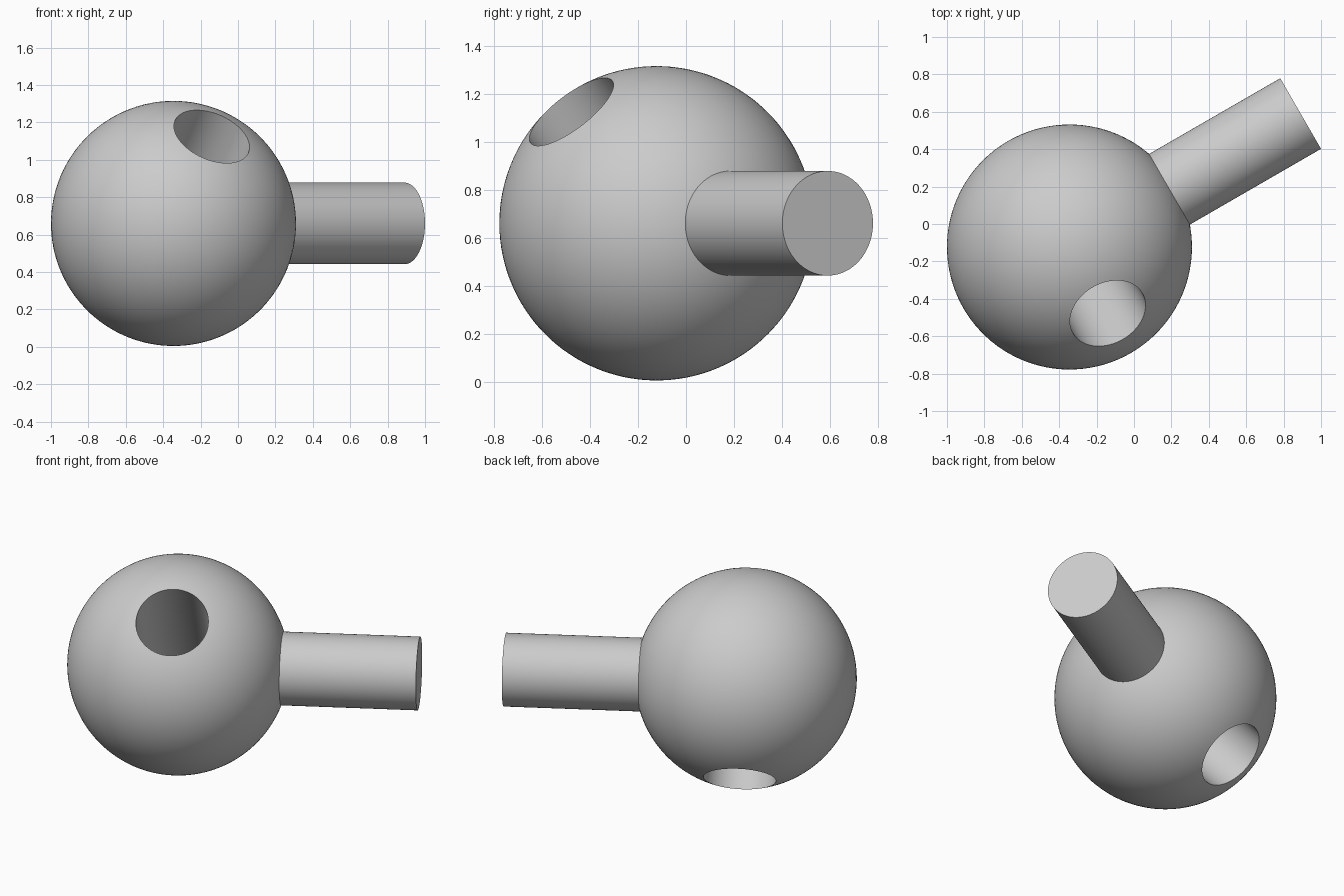
import bpy
import bmesh
from math import acos, cos, pi, radians, sin
from mathutils import Matrix, Vector

cube = bpy.data.objects.get("Cube")
if cube:
    bpy.data.objects.remove(cube, do_unlink=True)

CENTRE = Vector((-0.345, -0.123, 0.66))
BALL_RADIUS = 0.655
BORE_RADIUS = 0.214
ROD_RADIUS = 0.218
ROD_START, ROD_END = 0.4, 1.427
SIDES = 96
ARC_STEPS = 64

GREY = (0.6, 0.6, 0.6, 1)
grey = bpy.data.materials.new("plain grey")
grey.use_nodes = True
grey.diffuse_color = GREY
grey.node_tree.nodes["Principled BSDF"].inputs["Base Color"].default_value = GREY


def direction(azimuth, elevation):
    """Unit vector from an azimuth and an elevation in degrees."""
    a, e = radians(azimuth), radians(elevation)
    return Vector((cos(a) * cos(e), sin(a) * cos(e), sin(e)))


def finish(name, bm, axis):
    """Turn a bmesh built along z into a smooth grey object along the axis."""
    bmesh.ops.recalc_face_normals(bm, faces=bm.faces)
    turn = axis.to_track_quat('Z', 'Y').to_matrix().to_4x4()
    bm.transform(Matrix.Translation(CENTRE) @ turn)
    mesh = bpy.data.meshes.new(name)
    bm.to_mesh(mesh)
    bm.free()
    mesh.materials.append(grey)
    obj = bpy.data.objects.new(name, mesh)
    bpy.context.collection.objects.link(obj)
    bpy.ops.object.select_all(action='DESELECT')
    obj.select_set(True)
    bpy.context.view_layer.objects.active = obj
    bpy.ops.object.shade_smooth_by_angle(angle=radians(30))


# Bored ball: an arc between the two rims, closed by the bore wall, spun round
bm = bmesh.new()
rim = acos(BORE_RADIUS / BALL_RADIUS)
profile = []
for i in range(ARC_STEPS + 1):
    t = rim * (2 * i / ARC_STEPS - 1)
    profile.append(bm.verts.new((BALL_RADIUS * cos(t), 0, BALL_RADIUS * sin(t))))
edges = [bm.edges.new((v, profile[i - 1])) for i, v in enumerate(profile)]
bmesh.ops.spin(bm, geom=profile + edges, cent=(0, 0, 0), axis=(0, 0, 1),
               angle=2 * pi, steps=SIDES)
bmesh.ops.remove_doubles(bm, verts=bm.verts, dist=0.0005)
finish("bored_ball", bm, direction(-60, 48.6))

# Horizontal rod, square to the bore, rooted inside the wall of the ball
bm = bmesh.new()
bmesh.ops.create_cone(bm, cap_ends=True, segments=SIDES, radius1=ROD_RADIUS,
                      radius2=ROD_RADIUS, depth=ROD_END - ROD_START,
                      matrix=Matrix.Translation((0, 0, (ROD_START + ROD_END) / 2)))
finish("rod", bm, direction(30, 0))
